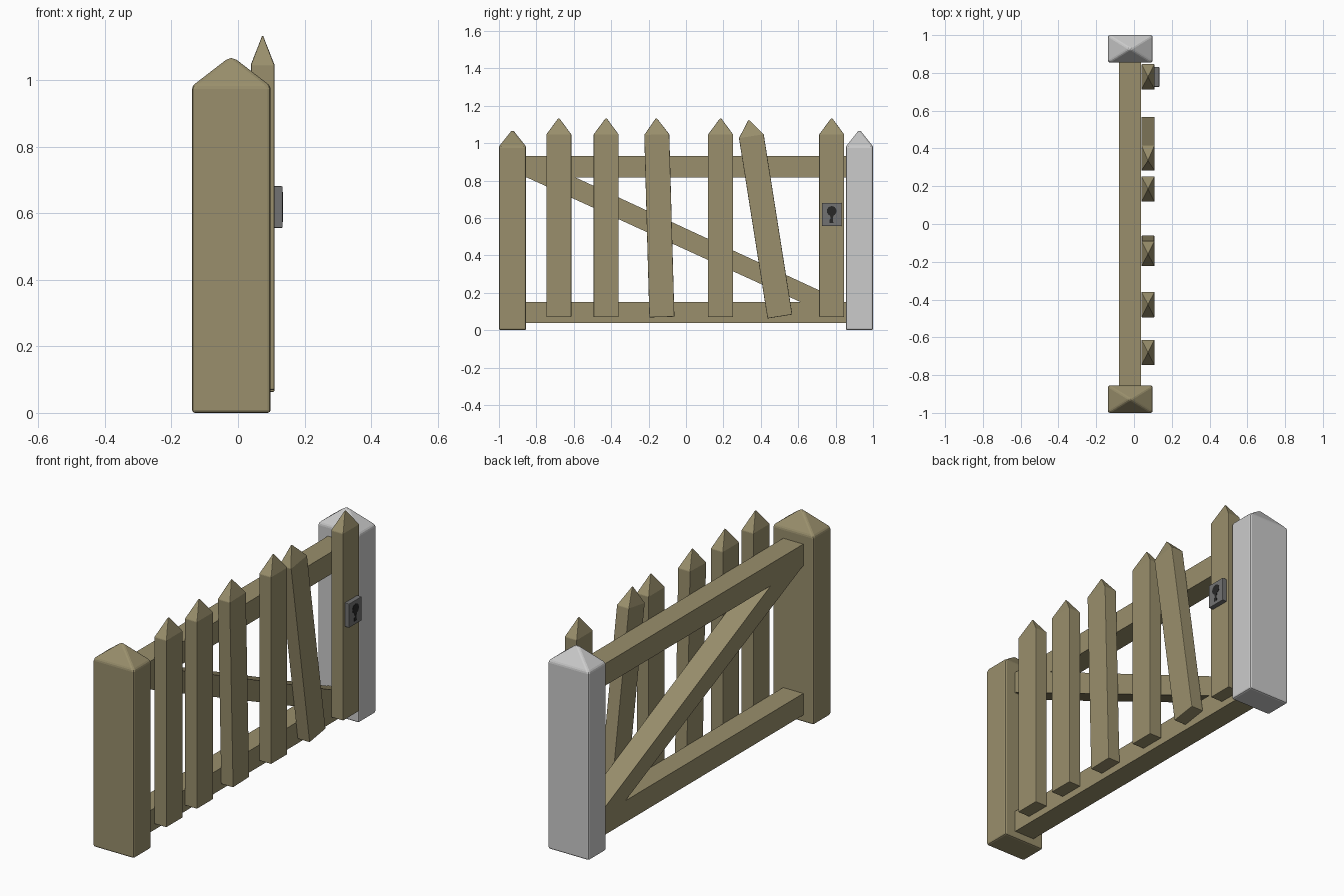
import bpy, bmesh, math
from mathutils import Matrix, Vector

if "Cube" in bpy.data.objects:
    bpy.data.objects.remove(bpy.data.objects["Cube"])


def material(name, rgb):
    m = bpy.data.materials.new(name)
    m.diffuse_color = (*rgb, 1)
    m.use_nodes = True
    m.node_tree.nodes["Principled BSDF"].inputs["Base Color"].default_value = m.diffuse_color
    return m


WOOD = material("weathered_wood", (0.32, 0.275, 0.15))
IRON = material("dark_iron", (0.17, 0.17, 0.17))
BLACK = material("keyhole_black", (0.02, 0.02, 0.02))


def finish(name, bm, mat=None, bevel=0):
    bmesh.ops.recalc_face_normals(bm, faces=bm.faces[:])
    me = bpy.data.meshes.new(name)
    bm.to_mesh(me)
    bm.free()
    ob = bpy.data.objects.new(name, me)
    bpy.context.collection.objects.link(ob)
    if mat:
        me.materials.append(mat)
    if bevel:
        mod = ob.modifiers.new("soft_edges", 'BEVEL')
        mod.width = bevel
        mod.segments = 2
        mod.limit_method = 'ANGLE'
        mod.angle_limit = math.radians(25)
    return ob


def extrude_yz(name, outline, x0, x1, mat, bevel=0):
    """Solid from a (y, z) outline, running from x0 to x1."""
    bm = bmesh.new()
    face = bm.faces.new([bm.verts.new((x0, y, z)) for y, z in outline])
    ext = bmesh.ops.extrude_face_region(bm, geom=[face])
    moved = [v for v in ext["geom"] if isinstance(v, bmesh.types.BMVert)]
    bmesh.ops.translate(bm, verts=moved, vec=(x1 - x0, 0, 0))
    return finish(name, bm, mat, bevel)


def box(name, x, y, z, mat, bevel=0):
    return extrude_yz(name, [(y[0], z[0]), (y[1], z[0]), (y[1], z[1]), (y[0], z[1])],
                      x[0], x[1], mat, bevel)


def pointed_stake(name, centre, size, shoulder, tip, mat, bevel=0, lean=0):
    """Upright square stake with a pyramid top; lean turns it about its foot."""
    hx, hy = size[0] / 2, size[1] / 2
    corners = [(-hx, -hy), (hx, -hy), (hx, hy), (-hx, hy)]
    bm = bmesh.new()
    low = [bm.verts.new((x, y, 0)) for x, y in corners]
    high = [bm.verts.new((x, y, shoulder)) for x, y in corners]
    apex = bm.verts.new((0, 0, tip))
    bm.faces.new(low)
    for i in range(4):
        j = (i + 1) % 4
        bm.faces.new((low[i], low[j], high[j], high[i]))
        bm.faces.new((high[i], high[j], apex))
    m = Matrix.Translation(Vector(centre)) @ Matrix.Rotation(math.radians(lean), 4, 'X')
    bmesh.ops.transform(bm, matrix=m, verts=bm.verts[:])
    return finish(name, bm, mat, bevel)


# Gate posts: wooden hinge post and plain grey latch post
pointed_stake("hinge_post", (-0.02, -0.9275, 0), (0.236, 0.145), 0.982, 1.073, WOOD, 0.009)
pointed_stake("latch_post", (-0.02, 0.9275, 0), (0.236, 0.145), 0.982, 1.073, None, 0.009)

# Horizontal rails
for name, z in (("lower_rail", (0.037, 0.15)), ("upper_rail", (0.815, 0.93))):
    box(name, (-0.079, 0.037), (-0.856, 0.856), z, WOOD)

# Diagonal brace fitted between the rails
extrude_yz("diagonal_brace", [(-0.85, 0.816), (-0.59, 0.816), (0.85, 0.149), (0.615, 0.149)],
           -0.079, 0.037, WOOD)

# Pickets: (foot y, foot z, lean in degrees)
pickets = [(-0.68, 0.07, 0), (-0.427, 0.07, 0), (-0.129, 0.07, 1.6),
           (0.185, 0.07, 0), (0.502, 0.073, 9), (0.779, 0.07, 0)]
for i, (y, z, lean) in enumerate(pickets):
    pointed_stake(f"picket_{i + 1}", (0.074, y, z), (0.07, 0.134), 0.976, 1.067,
                  WOOD, 0.003, lean)

# Lock plate
box("lock_plate", (0.107, 0.134), (0.726, 0.831), (0.556, 0.681), IRON, 0.003)

# Keyhole: round head over a flared stem
head = [(0.779 + 0.026 * math.sin(math.radians(a)), 0.637 + 0.026 * math.cos(math.radians(a)))
        for a in range(-160, 161, 20)]
stem = [(0.785, 0.595), (0.788, 0.574), (0.766, 0.574), (0.766, 0.59), (0.774, 0.595)]
extrude_yz("keyhole", head + stem, 0.13, 0.1355, BLACK)
